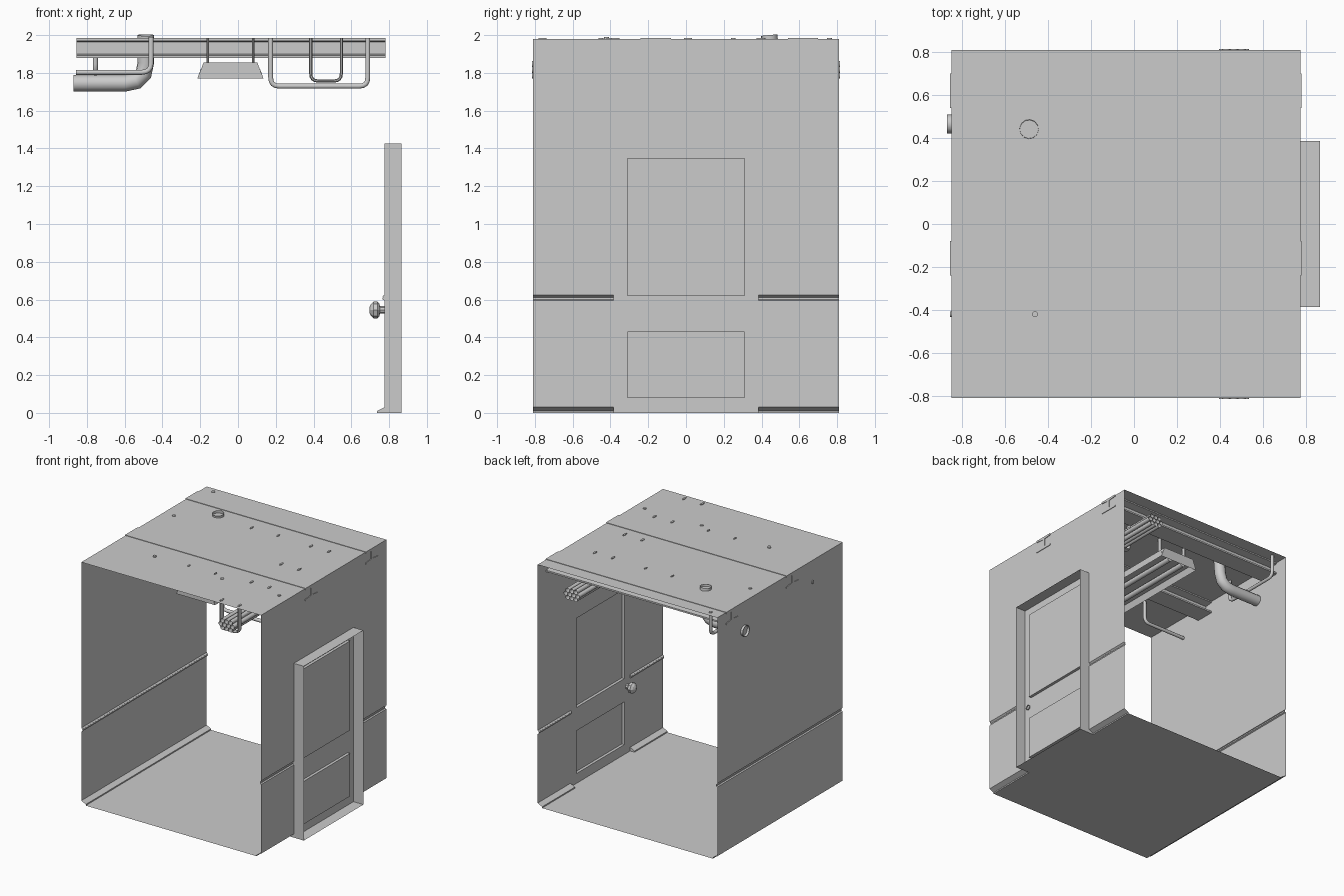
import bpy, bmesh, math
from mathutils import Vector

if "Cube" in bpy.data.objects:
    bpy.data.objects.remove(bpy.data.objects["Cube"])

XL, XR, YE, H = -0.85, 0.775, 0.81, 1.98   # corridor extents
DW, DH = 0.385, 1.425                      # door half width and height


def finish(name, bm, smooth=False):
    bmesh.ops.recalc_face_normals(bm, faces=bm.faces)
    me = bpy.data.meshes.new(name)
    bm.to_mesh(me)
    bm.free()
    ob = bpy.data.objects.new(name, me)
    bpy.context.collection.objects.link(ob)
    if smooth:
        bpy.context.view_layer.objects.active = ob
        ob.select_set(True)
        bpy.ops.object.shade_smooth_by_angle(angle=math.radians(50))
        ob.select_set(False)
    return ob


def extrude(name, profile, axis, a, b, closed=True, caps=False):
    """Extrude a 2D profile along an axis; profile holds the other two axes in order."""
    bm = bmesh.new()
    rings = []
    for t in (a, b):
        ring = []
        for p in profile:
            co = list(p)
            co.insert('xyz'.index(axis), t)
            ring.append(bm.verts.new(co))
        rings.append(ring)
    n = len(profile)
    for i in range(n if closed else n - 1):
        j = (i + 1) % n
        bm.faces.new((rings[0][i], rings[0][j], rings[1][j], rings[1][i]))
    if caps:
        for r in rings:
            bm.faces.new(r)
    return finish(name, bm)


def fillet(points, r, steps):
    pts = [Vector(p) for p in points]
    out = [pts[0]]
    for a, p, b in zip(pts, pts[1:], pts[2:]):
        s, e = p + (a - p).normalized() * r, p + (b - p).normalized() * r
        for k in range(steps + 1):
            t = k / steps
            out.append(s * (1 - t) ** 2 + p * (2 * t * (1 - t)) + e * t * t)
    return out + [pts[-1]]


def tube(name, points, radius, sides=8, bend=0.0, steps=4, flat=1.0, caps=False):
    """Sweep a round section along a path; flat stretches the section along y."""
    path = fillet(points, bend, steps) if bend else [Vector(p) for p in points]
    bm = bmesh.new()
    rings, prev, n = [], None, None
    for i, p in enumerate(path):
        t = (path[min(i + 1, len(path) - 1)] - path[max(i - 1, 0)]).normalized()
        n = t.orthogonal().normalized() if prev is None else prev.rotation_difference(t) @ n
        m, prev = t.cross(n), t
        ring = []
        for k in range(sides):
            ang = 2 * math.pi * (k + 0.5) / sides
            off = (n * math.cos(ang) + m * math.sin(ang)) * radius
            off.y *= flat
            ring.append(bm.verts.new(p + off))
        rings.append(ring)
    for r0, r1 in zip(rings, rings[1:]):
        for k in range(sides):
            j = (k + 1) % sides
            bm.faces.new((r0[k], r0[j], r1[j], r1[k]))
    if caps:
        bm.faces.new(rings[0])
        bm.faces.new(rings[-1])
    return finish(name, bm, True)


# Floor and ceiling sheets
sk = 0.04
extrude("floor", [(XL + sk, 0), (XR - sk, 0)], 'y', -YE, YE, closed=False)
extrude("door_threshold_floor", [(XR - sk, 0), (XR, 0)], 'y', -DW, DW, closed=False)
extrude("ceiling", [(XL, H), (XR, H)], 'y', -YE, YE, closed=False)

# Walls: single-surface profile with skirting and chair rail (depth inwards, z)
wall = [(sk, 0), (sk, 0.01), (0, 0.03), (0, 0.595), (0.01, 0.60), (0.01, 0.61),
        (0.006, 0.613), (0.01, 0.617), (0, 0.625), (0, H)]
extrude("left_wall", [(XL + d, z) for d, z in wall], 'y', -YE, YE, closed=False)
right = [(XR - d, z) for d, z in wall]
for s, side in ((-1, "front"), (1, "back")):
    extrude("right_wall_" + side, right, 'y', s * DW, s * YE, closed=False)
    # closed ends of the skirting and rail beside the door
    for label, prof in (("skirting", right[:3] + [(XR, 0)]), ("rail", right[3:9])):
        bm = bmesh.new()
        bm.faces.new([bm.verts.new((x, s * DW, z)) for x, z in prof])
        finish(f"{label}_end_{side}", bm)
extrude("right_wall_over_door", [(XR, DH), (XR, H)], 'y', -DW, DW, closed=False)

# Door reveal, open to the outside
extrude("door_frame", [(-DW, 0), (DW, 0), (DW, DH), (-DW, DH)], 'x', XR, 0.865)

# Door leaf with two bevelled panels pushed outwards
bm = bmesh.new()
ys, zs = [-DW, -0.31, 0.31, DW], [0, 0.08, 0.43, 0.62, 1.35, DH]
grid = [[bm.verts.new((XR, y, z)) for y in ys] for z in zs]
panels = []
for r in range(5):
    for c in range(3):
        f = bm.faces.new((grid[r][c], grid[r][c + 1], grid[r + 1][c + 1], grid[r + 1][c]))
        if c == 1 and r in (1, 3):
            panels.append(f)
bmesh.ops.inset_individual(bm, faces=panels, thickness=0.023)
for f in panels:
    for v in f.verts:
        v.co.x += 0.023
finish("door_leaf", bm)

# Door knob: a turned profile of distance from the door and radius
bm = bmesh.new()
prof = [(-0.008, 0.02), (0.024, 0.02), (0.026, 0.032), (0.036, 0.044),
        (0.058, 0.044), (0.072, 0.03), (0.08, 0.012)]
rings = [[bm.verts.new((XR - d, -0.343 + r * math.cos(k * math.pi / 4),
                        0.545 + r * math.sin(k * math.pi / 4))) for k in range(8)]
         for d, r in prof]
for a, b in zip(rings, rings[1:]):
    for k in range(8):
        bm.faces.new((a[k], a[k - 1], b[k - 1], b[k]))
bm.faces.new(rings[-1])
finish("door_knob", bm)

# Ceiling I-beams running across the corridor
half = [(0.08, 1.88), (0.08, 1.893), (0.012, 1.9), (0.012, 1.963), (0.08, 1.97), (0.08, 1.984)]
for label, y in (("front", -0.16), ("back", 0.62)):
    sec = [(y + d, z) for d, z in half] + [(y - d, z) for d, z in reversed(half)]
    extrude("ceiling_beam_" + label, sec, 'x', XL - 0.005, XR + 0.005, caps=True)

# Light fitting: tapered housing with recessed underside and tubes
bm = bmesh.new()
L = 0.49
lower = [bm.verts.new((x, y, 1.77)) for x, y in ((-0.215, -L), (0.135, -L), (0.135, L), (-0.215, L))]
upper = [bm.verts.new((x, y, 1.855)) for x, y in ((-0.182, -L), (0.102, -L), (0.102, L), (-0.182, L))]
for k in range(4):
    bm.faces.new((lower[k - 1], lower[k], upper[k], upper[k - 1]))
bm.faces.new(upper)
base = bm.faces.new(lower)
for thick, lift in ((0.012, 0), (0.025, 0.05)):
    bmesh.ops.inset_individual(bm, faces=[base], thickness=thick)
    for v in base.verts:
        v.co.z += lift
finish("light_housing", bm)
for i, x in enumerate((-0.105, 0.025)):
    tube(f"light_tube_{i}", [(x, -0.46, 1.795), (x, 0.46, 1.795)], 0.022, caps=True)
for x in (-0.16, 0.08):
    for y in (-0.405, 0.405):
        tube("light_hanger", [(x, y, 1.85), (x, y, 1.986)], 0.007, flat=2.6, caps=True)

# Cable bundle in its row of strap hangers
r = 0.018
for row, count in ((-1, 3), (0, 4), (1, 3)):
    for k in range(count):
        x = 0.465 + (k - (count - 1) / 2) * 2 * r
        z = 1.817 + row * r * math.sqrt(3) * 0.96
        tube("cable", [(x, -0.815, z), (x, 0.815, z)], r)
for y in (-0.76, -0.375, 0.01, 0.395):
    tube("cable_hanger", [(0.385, y, 1.986), (0.385, y, 1.757), (0.547, y, 1.757), (0.547, y, 1.986)],
         0.009, bend=0.04, flat=2.6, caps=True)

# Wide looped conduit
tube("loop_conduit", [(0.173, -0.45, 1.986), (0.173, -0.45, 1.73), (0.687, -0.45, 1.73), (0.687, -0.45, 1.986)],
     0.014, bend=0.045, caps=True)

# Large pipe from the left wall up through the ceiling
tube("large_pipe", [(-0.87, 0.465, 1.745), (-0.488, 0.465, 1.745), (-0.488, 0.44, 2.0)],
     0.044, sides=12, bend=0.11, steps=3)
# Thin support loop over the large pipe
tube("pipe_support", [(-0.755, 0.25, 1.986), (-0.755, 0.25, 1.798), (-0.755, 0.76, 1.798), (-0.755, 0.76, 1.986)],
     0.014, bend=0.05, caps=True)
# Small pipe from the left wall up through the ceiling
tube("small_pipe", [(-0.857, -0.42, 1.803), (-0.46, -0.42, 1.803), (-0.46, -0.42, 1.99)],
     0.014, bend=0.05, caps=True)
